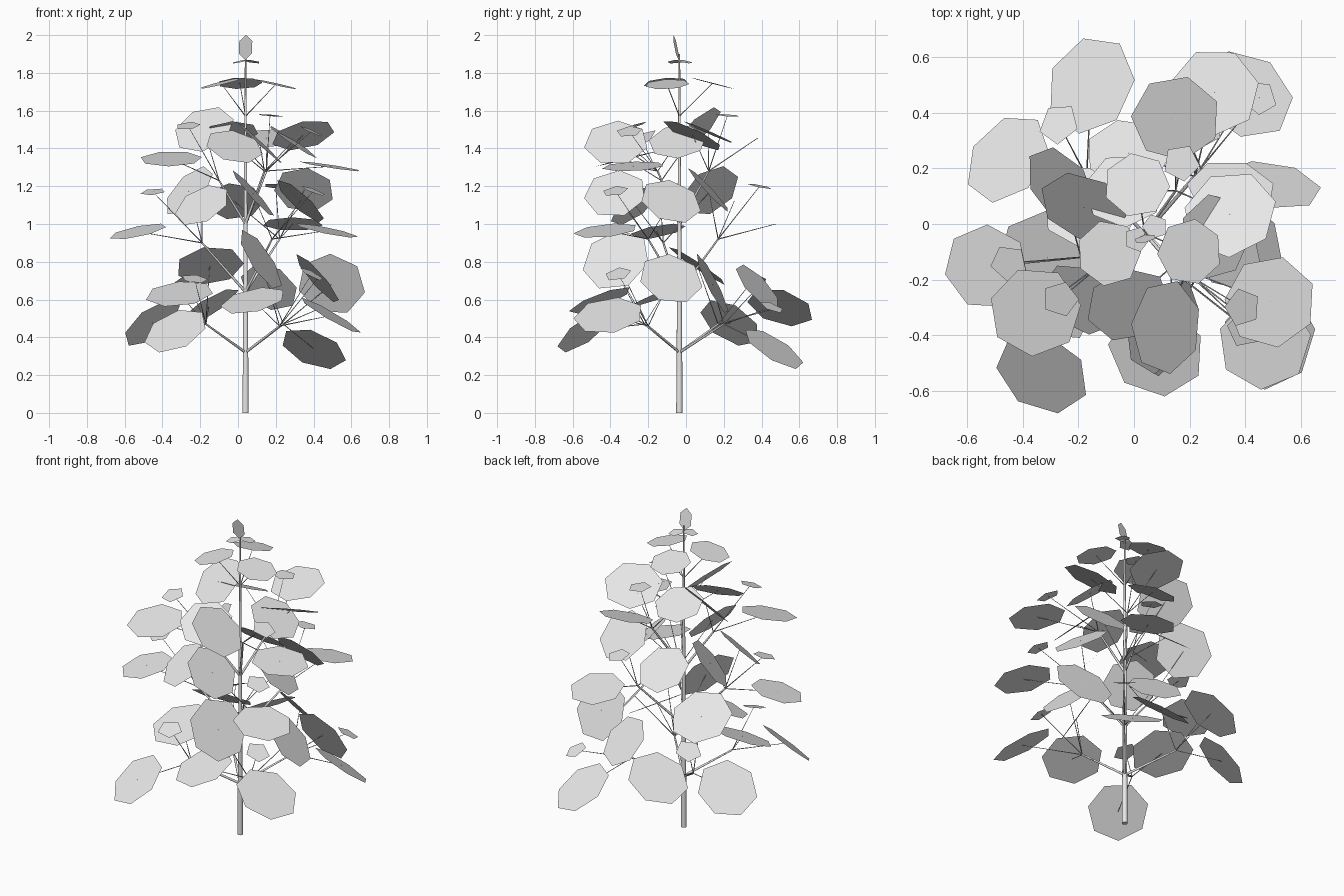
import bpy, bmesh, math
from mathutils import Vector, Matrix

cube = bpy.data.objects.get("Cube")
if cube:
    bpy.data.objects.remove(cube, do_unlink=True)

grey = bpy.data.materials.new("pale grey")
grey.use_nodes = True
grey.diffuse_color = (0.8, 0.8, 0.8, 1)
grey.node_tree.nodes["Principled BSDF"].inputs["Base Color"].default_value = grey.diffuse_color

TRUNK = Vector((.04, -.035, 0))


def finish(bm, name):
    mesh = bpy.data.meshes.new(name)
    bm.to_mesh(mesh)
    bm.free()
    mesh.materials.append(grey)
    obj = bpy.data.objects.new(name, mesh)
    bpy.context.scene.collection.objects.link(obj)


def rod(name, start, end, thick, thin, sides=5):
    """Tapered round stick between two points."""
    start, end = Vector(start), Vector(end)
    axis = end - start
    bm = bmesh.new()
    bmesh.ops.create_cone(bm, cap_ends=True, segments=sides, radius1=thick,
                          radius2=thin, depth=axis.length)
    turn = axis.to_track_quat('Z', 'Y').to_matrix().to_4x4()
    bm.transform(Matrix.Translation((start + end) / 2) @ turn)
    for face in bm.faces:
        face.smooth = len(face.verts) == 4
    finish(bm, name)


def leaf(name, at, tilt, radius, sides=7, width=1):
    """Flat polygon leaf; tilt is the sideways part of its upward normal."""
    at = Vector(at)
    up = math.sqrt(max(0, 1 - tilt[0] ** 2 - tilt[1] ** 2))
    normal = Vector((tilt[0], tilt[1], up))
    outward = at - TRUNK
    outward.z = outward.z if width < 1 else 0
    along = (outward - normal * outward.dot(normal)).normalized()
    across = normal.cross(along) * width
    bm = bmesh.new()
    ring = []
    for i in range(sides):
        a = math.tau * i / sides
        ring.append(bm.verts.new(at + (along * math.cos(a) + across * math.sin(a)) * radius * 1.04))
    bm.faces.new(ring)
    finish(bm, name)
    # thin stalk back to the closest arm of the same tier
    if tips:
        joint = min(tips, key=lambda t: (t - at).length)
        rod(name + "_stalk", joint, at, .003, .0015, 4)


def tier(name, base, **arms):
    """Arms spreading from the trunk; returns their tips."""
    for side, tip in arms.items():
        rod(name + "_arm_" + side, TRUNK + Vector((0, 0, base)), tip, .008, .005, 6)
    return [Vector(tip) for tip in arms.values()]


# trunk
rod("trunk", TRUNK, TRUNK + Vector((0, 0, 1.9)), .017, .004, 10)

# lowest tier
tips = tier("low", .32, back_right=(-.17, .17, .47), back_left=(.24, .2, .47),
            front_left=(.22, -.2, .46), front_right=(-.17, -.22, .47))
leaf("low_leaf_back_left", at=(.4, .465, .34), tilt=(.32, .5), radius=.175)
leaf("low_leaf_front_right", at=(-.33, -.535, .435), tilt=(-.34, -.56), radius=.17)
leaf("low_leaf_back_right", at=(-.455, .235, .475), tilt=(-.54, .44), radius=.17)
leaf("low_leaf_front_left", at=(.49, -.41, .515), tilt=(.5, -.12), radius=.18)
leaf("low_leaf_back", at=(-.155, .5, .56), tilt=(-.5, .25), radius=.175)
leaf("low_leaf_front", at=(.08, -.455, .595), tilt=(-.2, -.35), radius=.17)
leaf("low_leaf_right", at=(-.31, -.12, .63), tilt=(-.1, -.36), radius=.175)
leaf("low_leaf_left", at=(.495, .14, .68), tilt=(.15, .88), radius=.175)
leaf("low_inner_leaf_back", at=(.165, .38, .665), tilt=(.33, .69), radius=.155)
leaf("low_inner_leaf_left", at=(.42, -.08, .71), tilt=(.74, .2), radius=.165)
leaf("low_inner_leaf_right", at=(-.15, .06, .78), tilt=(-.1, .55), radius=.175)
leaf("low_inner_leaf_front", at=(.12, -.37, .81), tilt=(.8, -.3), radius=.18)
leaf("low_leaflet_back", at=(-.27, .36, .71), tilt=(-.4, .3), radius=.075, sides=5)
leaf("low_leaflet_front", at=(-.23, -.35, .71), tilt=(.1, -.3), radius=.07, sides=5)
leaf("low_leaflet_left", at=(.39, -.36, .735), tilt=(.45, -.2), radius=.07, sides=5)
leaf("low_leaflet_back_left", at=(.45, .455, .56), tilt=(.3, .35), radius=.065, sides=5)

# middle tier
tips = tier("middle", .64, back_left=(.22, .17, .92), front_left=(.18, -.2, .92),
            front_right=(-.19, -.12, .9))
leaf("middle_leaf_right", at=(-.53, -.155, .96), tilt=(-.2, -.18), radius=.15)
leaf("middle_leaf_front_left", at=(.47, -.425, .965), tilt=(.2, -.1), radius=.165)
leaf("middle_leaf_back_left", at=(.29, .475, 1.0), tilt=(.0, .22), radius=.155)
leaf("middle_leaf_front_right", at=(-.19, -.27, 1.1), tilt=(-.39, -.57), radius=.15)
leaf("middle_leaf_back", at=(-.02, .255, 1.12), tilt=(.0, .62), radius=.15)
leaf("middle_leaf_left", at=(.33, -.08, 1.12), tilt=(.65, .25), radius=.16)
leaf("middle_leaf_front", at=(.08, -.375, 1.16), tilt=(.74, -.12), radius=.16)
leaf("middle_inner_leaf_left", at=(.35, .12, 1.18), tilt=(.1, .73), radius=.155)
leaf("middle_inner_leaf_right", at=(-.26, .13, 1.175), tilt=(-.65, -.45), radius=.16)
leaf("middle_leaflet_right", at=(-.45, -.14, 1.17), tilt=(-.1, -.25), radius=.065, sides=5)
leaf("middle_leaflet_front", at=(.4, -.375, 1.175), tilt=(.35, -.15), radius=.068, sides=5)
leaf("middle_leaflet_back", at=(.2, .39, 1.2), tilt=(.1, .2), radius=.065, sides=5)

# high tier
tips = tier("high", 1, back_left=(.15, .12, 1.28), front_left=(.14, -.15, 1.28),
            front_right=(-.1, -.13, 1.23))
leaf("high_leaf_front_left", at=(.49, -.28, 1.305), tilt=(.15, -.05), radius=.16)
leaf("high_leaf_front_right", at=(-.355, -.315, 1.345), tilt=(-.02, -.24), radius=.16)
leaf("high_leaf_front", at=(-.02, -.29, 1.41), tilt=(.2, -.53), radius=.15)
leaf("high_inner_leaf_front", at=(.115, -.37, 1.43), tilt=(.68, -.05), radius=.165)
leaf("high_inner_leaf_left", at=(.29, -.045, 1.435), tilt=(.56, -.08), radius=.15)
leaf("high_leaf_left", at=(.345, .035, 1.47), tilt=(-.2, .42), radius=.165)
leaf("high_leaf_back_left", at=(.15, .38, 1.455), tilt=(.0, -.29), radius=.155)
leaf("high_leaf_back", at=(-.035, .12, 1.485), tilt=(-.05, .4), radius=.14)
leaf("high_leaf_right", at=(-.18, .06, 1.5), tilt=(-.3, -.66), radius=.16)
leaf("high_leaflet_right", at=(-.265, -.27, 1.52), tilt=(-.1, -.3), radius=.065, sides=5)
leaf("high_leaflet_front", at=(.39, -.3, 1.49), tilt=(.4, -.1), radius=.068, sides=5)
leaf("high_leaflet_back", at=(.17, .22, 1.575), tilt=(.08, .06), radius=.065, sides=5)

# top leaves sit straight on the trunk
tips = [TRUNK + Vector((0, 0, 1.57))]
leaf("top_leaf_back", at=(.01, .14, 1.745), tilt=(-.02, .25), radius=.115)
leaf("top_leaf_right", at=(-.09, -.105, 1.745), tilt=(-.24, -.07), radius=.115)
leaf("top_leaf_left", at=(.2, -.1, 1.74), tilt=(.22, -.05), radius=.115)

# bud leaves at the tip
tips = []
leaf("bud_leaf_upright", at=(.04, -.053, 1.935), tilt=(-.2, .96), radius=.065, sides=6, width=.6)
leaf("bud_leaf_left", at=(.075, -.01, 1.86), tilt=(.15, .15), radius=.045, sides=5)
leaf("bud_leaf_right", at=(.01, -.055, 1.86), tilt=(-.2, -.1), radius=.045, sides=5)
